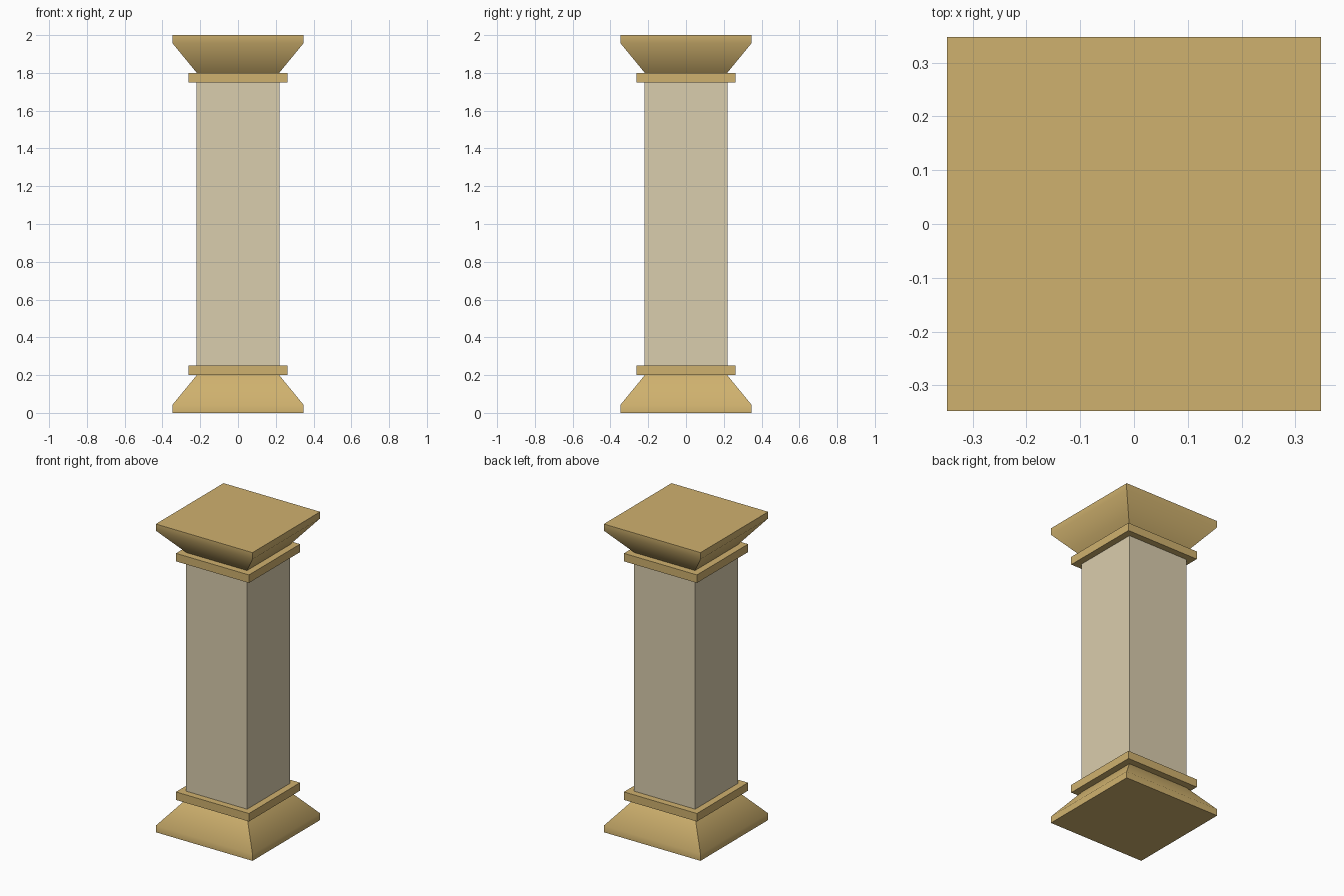
import bpy, bmesh, math

if "Cube" in bpy.data.objects:
    bpy.data.objects.remove(bpy.data.objects["Cube"])


def material(name, rgb):
    # sRGB 0-255 to linear
    lin = [((c / 255 + 0.055) / 1.055) ** 2.4 for c in rgb]
    m = bpy.data.materials.new(name)
    m.diffuse_color = (*lin, 1.0)
    m.use_nodes = True
    m.node_tree.nodes["Principled BSDF"].inputs["Base Color"].default_value = m.diffuse_color
    return m


gold = material("ochre_stone", (207, 177, 110))
pale = material("pale_stone", (218, 205, 173))


def square_loft(name, profile, mat):
    """Stack square sections given as (half_width, z), bottom to top."""
    bm = bmesh.new()
    rings = [[bm.verts.new((sx * h, sy * h, z))
              for sx, sy in ((-1, -1), (1, -1), (1, 1), (-1, 1))]
             for h, z in profile]
    for a, b in zip(rings, rings[1:]):
        for i in range(4):
            j = (i + 1) % 4
            bm.faces.new((a[i], a[j], b[j], b[i]))
    bm.faces.new(rings[0][::-1])
    bm.faces.new(rings[-1])
    bmesh.ops.recalc_face_normals(bm, faces=bm.faces[:])
    me = bpy.data.meshes.new(name)
    bm.to_mesh(me)
    bm.free()
    me.materials.append(mat)
    # smooth only the shallow bend between rim and slope
    me.shade_smooth()
    me.set_sharp_from_angle(angle=math.radians(50))
    ob = bpy.data.objects.new(name, me)
    bpy.context.collection.objects.link(ob)
    return ob


# flared plinth and collar, repeated upside down at the top
foot = [(0.347, 0.0), (0.347, 0.043), (0.218, 0.2)]
collar = [(0.262, 0.2), (0.262, 0.252)]


def flip(profile):
    return [(h, 2.0 - z) for h, z in reversed(profile)]


square_loft("base", foot, gold)
square_loft("lower_collar", collar, gold)
square_loft("upper_collar", flip(collar), gold)
square_loft("capital", flip(foot), gold)

# square shaft
square_loft("shaft", [(0.219, 0.252), (0.219, 1.748)], pale)
